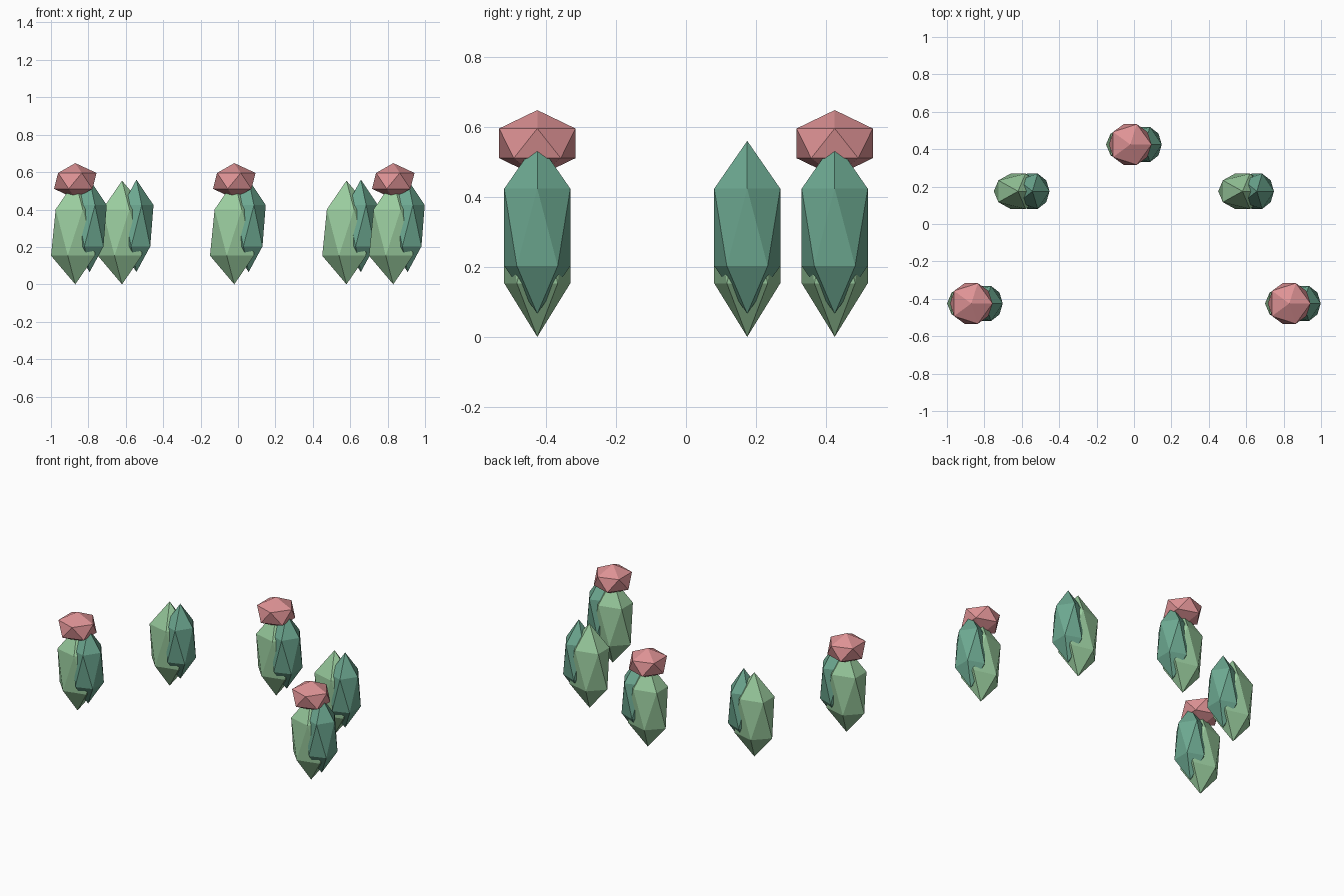
import bpy

default_cube = bpy.data.objects.get("Cube")
if default_cube:
    bpy.data.objects.remove(default_cube, do_unlink=True)


def make_material(name, rgb):
    colour = (*rgb, 1.0)
    mat = bpy.data.materials.new(name)
    mat.use_nodes = True
    mat.diffuse_color = colour
    shader = next(n for n in mat.node_tree.nodes if n.type == "BSDF_PRINCIPLED")
    shader.inputs["Base Color"].default_value = colour
    shader.inputs["Roughness"].default_value = 0.8
    return mat


light_green = make_material("light green", (0.32, 0.60, 0.34))
teal_green = make_material("teal green", (0.15, 0.39, 0.28))
pink = make_material("flower pink", (0.73, 0.29, 0.30))


def gem(name, centre, radii, mat):
    """Flat-shaded stretched icosahedron."""
    bpy.ops.mesh.primitive_ico_sphere_add(subdivisions=1, radius=1, location=centre)
    obj = bpy.context.object
    obj.name = name
    obj.scale = radii
    bpy.ops.object.transform_apply(location=False, rotation=False, scale=True)
    bpy.ops.object.shade_flat()
    obj.data.materials.append(mat)
    return obj


def cactus(label, x, y, flowering):
    # Main stem with a narrower side stem grown into it
    gem(f"{label}_main_stem", (x, y, 0.277), (0.145, 0.111, 0.277), light_green)
    gem(f"{label}_side_stem", (x + 0.077, y, 0.313), (0.102, 0.111, 0.247), teal_green)
    # Flower cap
    if flowering:
        gem(f"{label}_flower", (x, y, 0.553), (0.127, 0.128, 0.095), pink)


# Cacti in an open arc, shifted so the whole group is centred
shift = -0.02
cactus("back_cactus", shift, 0.425, True)
for side, sign in (("left", 1), ("right", -1)):
    cactus(f"{side}_middle_cactus", shift + sign * 0.60, 0.175, False)
    cactus(f"{side}_front_cactus", shift + sign * 0.85, -0.425, True)
